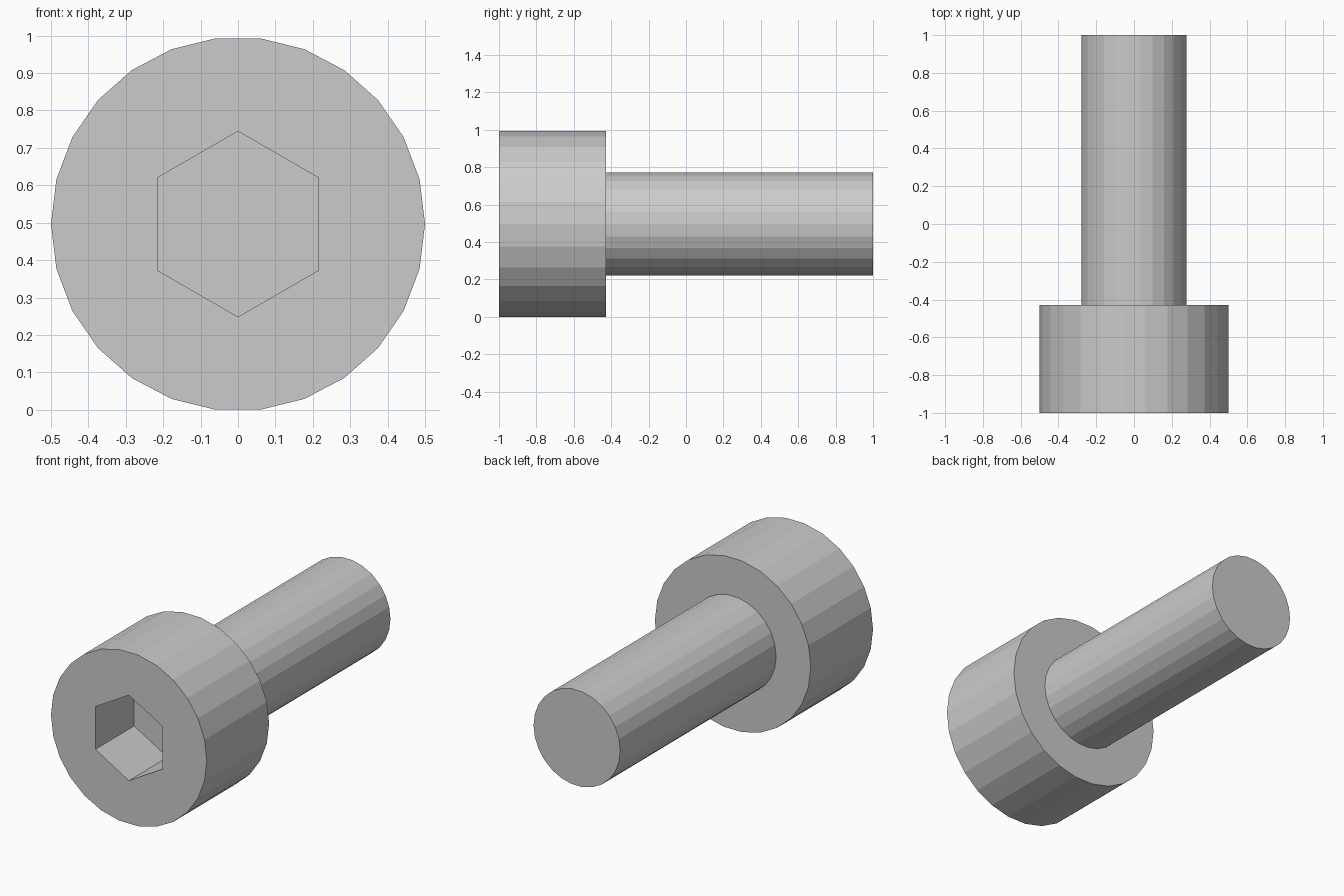
import bpy, bmesh
from math import cos, sin, pi

if "Cube" in bpy.data.objects:
    bpy.data.objects.remove(bpy.data.objects["Cube"])

SIDES = 26
HEAD_R, SHAFT_R, HEX_R = 0.5, 0.278, 0.248
HEAD_Y, SOCKET_DEPTH = -0.429, 0.355
CZ = HEAD_R * cos(pi / SIDES)      # flat of the head rests on z = 0


def lathe(name, profile, sides, start=0.0):
    """Closed solid along y from (radius, y) rings, capped at both ends."""
    bm = bmesh.new()
    rings = []
    for r, y in profile:
        angles = [start + 2 * pi * i / sides for i in range(sides)]
        rings.append([bm.verts.new((r * cos(a), y, CZ + r * sin(a))) for a in angles])
    for a, b in zip(rings, rings[1:]):
        for i in range(sides):
            j = (i + 1) % sides
            bm.faces.new((a[i], a[j], b[j], b[i]))
    bm.faces.new(rings[0])
    bm.faces.new(rings[-1])
    bmesh.ops.recalc_face_normals(bm, faces=bm.faces)
    mesh = bpy.data.meshes.new(name)
    bm.to_mesh(mesh)
    bm.free()
    obj = bpy.data.objects.new(name, mesh)
    bpy.context.collection.objects.link(obj)
    return obj


# Head and shaft in one stepped profile
bolt = lathe("socket_head_bolt",
             [(HEAD_R, -1), (HEAD_R, HEAD_Y), (SHAFT_R, HEAD_Y), (SHAFT_R, 1)], SIDES)

# Hexagonal key socket, points up and down
cutter = lathe("hex_socket_cutter", [(HEX_R, -1.1), (HEX_R, -1 + SOCKET_DEPTH)], 6, pi / 2)
cutter.hide_render = True
cutter.hide_viewport = True
cut = bolt.modifiers.new("hex_socket", 'BOOLEAN')
cut.operation = 'DIFFERENCE'
cut.solver = 'EXACT'
cut.object = cutter
